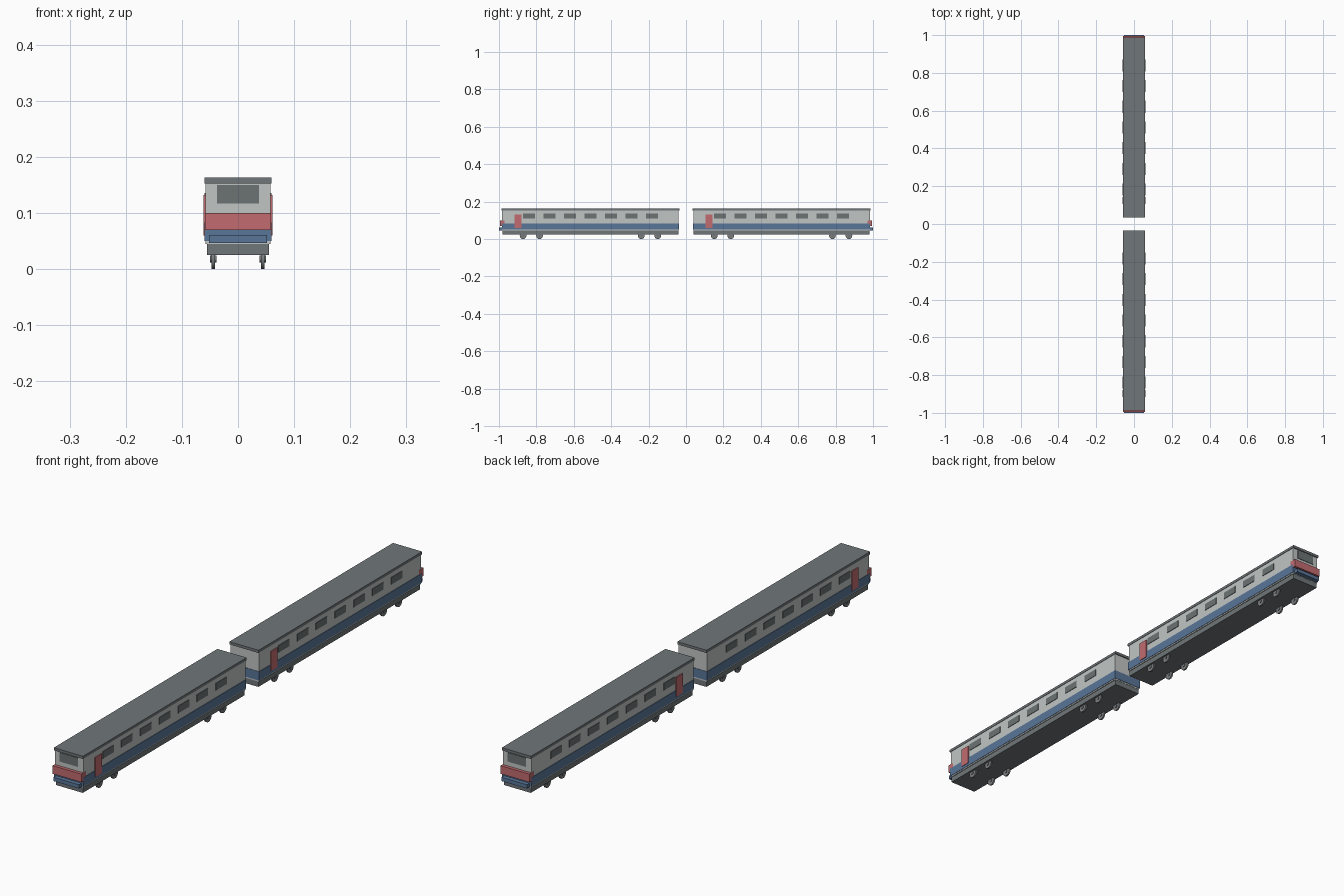
import bpy
import math
from mathutils import Matrix

cube = bpy.data.objects.get("Cube")
if cube:
    bpy.data.objects.remove(cube, do_unlink=True)


def material(name, r, g, b):
    mat = bpy.data.materials.new(name)
    mat.use_nodes = True
    mat.diffuse_color = (r, g, b, 1)
    bsdf = next(n for n in mat.node_tree.nodes if n.type == 'BSDF_PRINCIPLED')
    bsdf.inputs["Base Color"].default_value = (r, g, b, 1)
    return mat


LIGHT = material("light grey paint", 0.53, 0.56, 0.55)
BLUE = material("blue paint", 0.10, 0.18, 0.32)
RED = material("red paint", 0.54, 0.15, 0.16)
DARK = material("dark grey", 0.16, 0.18, 0.19)
GLASS = material("window grey", 0.15, 0.17, 0.17)
STEEL = material("wheel steel", 0.20, 0.21, 0.22)


def box(name, mat, x, y, z):
    """Box from (min, max) ranges on each axis."""
    bpy.ops.mesh.primitive_cube_add(size=1)
    ob = bpy.context.object
    ob.name = name
    mid = [(a + b) / 2 for a, b in (x, y, z)]
    size = [abs(b - a) for a, b in (x, y, z)]
    ob.data.transform(Matrix.Translation(mid) @ Matrix.Diagonal((*size, 1)))
    ob.data.materials.append(mat)
    return ob


def disc(name, mat, x, y, z, radius, width):
    """Cylinder with its axle across the car."""
    bpy.ops.mesh.primitive_cylinder_add(vertices=16, radius=radius, depth=width,
                                        location=(x, y, z),
                                        rotation=(0, math.pi / 2, 0))
    ob = bpy.context.object
    ob.name = name
    ob.data.materials.append(mat)
    bpy.ops.object.shade_smooth_by_angle(angle=math.radians(40))


def centred(half):
    return (-half, half)


def carriage(name, centre, cab):
    """One car; cab is the direction (-1 or 1) of its driving end."""
    def span(half):
        return (centre - half, centre + half)

    # Layered shell
    box(name + "_chassis", DARK, centred(0.055), span(0.471), (0.025, 0.046))
    box(name + "_body", LIGHT, centred(0.058), span(0.472), (0.045, 0.154))
    box(name + "_blue_band", BLUE, centred(0.0595), span(0.4735), (0.050, 0.083))
    box(name + "_roof", DARK, centred(0.0595), span(0.476), (0.153, 0.163))

    # Side doors and windows
    for side, label in ((-1, "right"), (1, "left")):
        y = centre - 0.387
        box(f"{name}_door_{label}", RED, (side * 0.056, side * 0.0615),
            (y - 0.019, y + 0.019), (0.060, 0.132))
        for i in range(7):
            y = centre + (i - 3) * 0.1097
            box(f"{name}_window_{label}_{i + 1}", GLASS, (side * 0.056, side * 0.060),
                (y - 0.032, y + 0.032), (0.110, 0.136))

        # Paired axles near both ends
        for k, offset in enumerate((-0.360, -0.272, 0.272, 0.360)):
            disc(f"{name}_wheel_{label}_{k + 1}", STEEL, side * 0.044,
                 centre + offset, 0.018, 0.018, 0.006)
            disc(f"{name}_hub_{label}_{k + 1}", DARK, side * 0.044,
                 centre + offset, 0.018, 0.006, 0.011)

    # Driving end
    def cab_depth(outer):
        return tuple(sorted((cab * 0.97, cab * outer)))

    box(name + "_windscreen", GLASS, centred(0.037), cab_depth(0.985), (0.117, 0.150))
    box(name + "_red_panel", RED, centred(0.059), cab_depth(0.995), (0.070, 0.100))
    box(name + "_bumper", BLUE, centred(0.052), cab_depth(1.0), (0.047, 0.061))


carriage("front_car", -0.511, -1)
carriage("rear_car", 0.511, 1)
